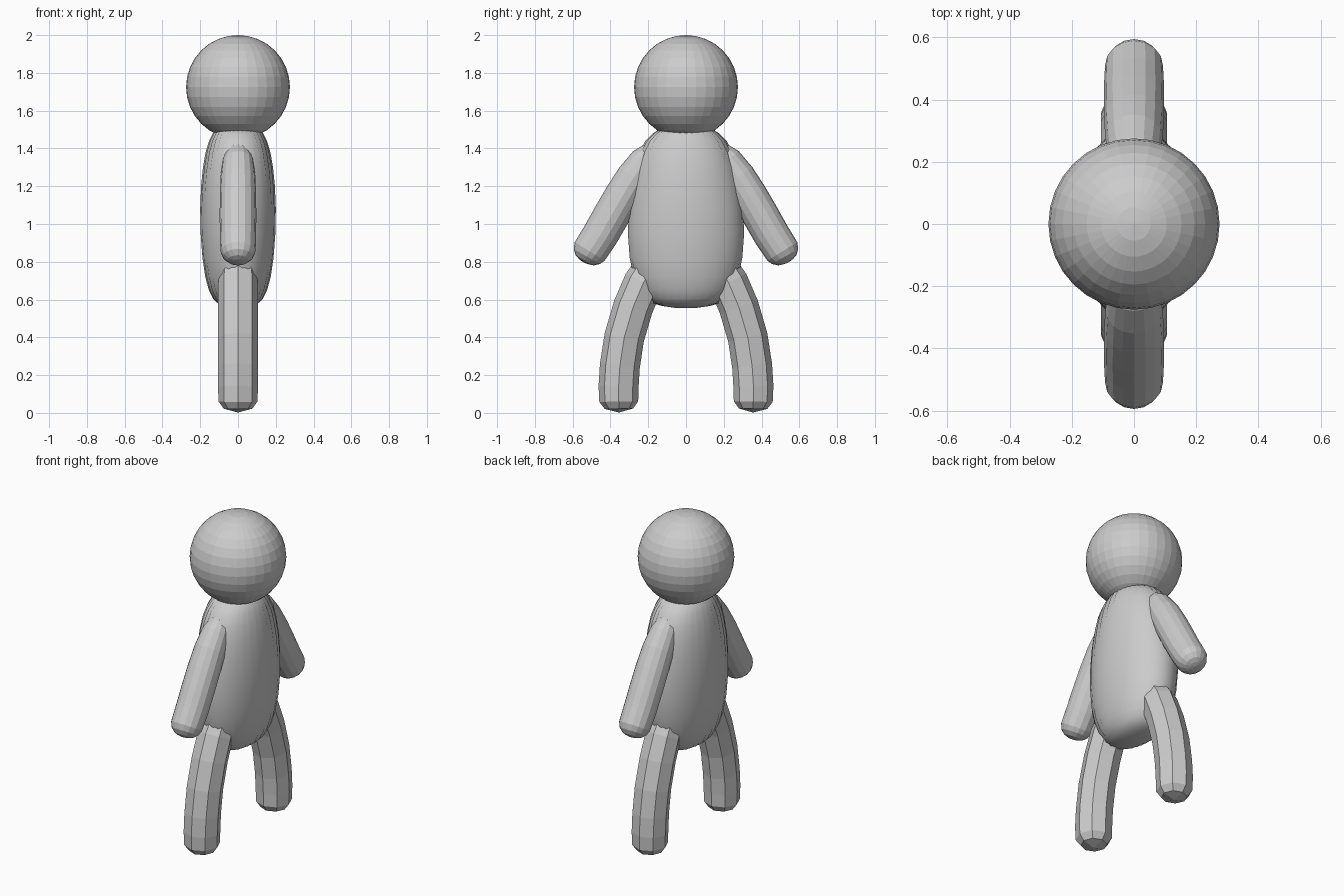
import bpy, bmesh, math
from mathutils import Vector

if "Cube" in bpy.data.objects:
    bpy.data.objects.remove(bpy.data.objects["Cube"])

grey = bpy.data.materials.new("plain grey")
grey.diffuse_color = (0.6, 0.6, 0.6, 1)
grey.use_nodes = True
grey.node_tree.nodes["Principled BSDF"].inputs["Base Color"].default_value = grey.diffuse_color


def finish(bm, name):
    bmesh.ops.recalc_face_normals(bm, faces=bm.faces)
    mesh = bpy.data.meshes.new(name)
    bm.to_mesh(mesh)
    bm.free()
    mesh.materials.append(grey)
    obj = bpy.data.objects.new(name, mesh)
    bpy.context.collection.objects.link(obj)
    return obj


def bridge(bm, a, b):
    n = len(a)
    for i in range(n):
        bm.faces.new((a[i], a[(i + 1) % n], b[(i + 1) % n], b[i]))


def limb(name, path, sides, side):
    """Bent tube in the y-z plane; path rows are (y, z, radius), last row is the tip."""
    bm = bmesh.new()
    pts = [Vector((0, side * y, z)) for y, z, r in path]
    rings = []
    for i, p in enumerate(pts[:-1]):
        axis = (pts[i + 1] - pts[max(i - 1, 0)]).normalized()
        across = axis.cross(Vector((1, 0, 0)))
        ring = []
        for k in range(sides):
            a = math.tau * k / sides
            ring.append(bm.verts.new(p + path[i][2] * (
                math.cos(a) * Vector((1, 0, 0)) + math.sin(a) * across)))
        rings.append(ring)
    for a, b in zip(rings, rings[1:]):
        bridge(bm, a, b)
    bm.faces.new(rings[0])
    # tip made of quads meeting at one point
    tip, last = bm.verts.new(pts[-1]), rings[-1]
    for k in range(0, sides, 2):
        bm.faces.new((last[k], last[k + 1], last[(k + 2) % sides], tip))
    return finish(bm, name)


# head
bm = bmesh.new()
bmesh.ops.create_uvsphere(bm, u_segments=32, v_segments=16, radius=0.275)
bmesh.ops.translate(bm, verts=bm.verts, vec=(0, 0, 1.725))
finish(bm, "head")

# torso: oval rings (z, half width x, half width y, pleat depth)
profile = [(0.555, 0.03, 0.05, 0), (0.565, 0.075, 0.12, 0.01), (0.58, 0.105, 0.175, 0.02),
           (0.605, 0.13, 0.21, 0.025), (0.65, 0.152, 0.245, 0.02), (0.72, 0.172, 0.275, 0.012),
           (0.82, 0.188, 0.298, 0.005), (0.95, 0.198, 0.308, 0.004), (1.08, 0.2, 0.302, 0.006),
           (1.2, 0.194, 0.288, 0.012), (1.3, 0.183, 0.268, 0.018), (1.38, 0.168, 0.243, 0.025),
           (1.44, 0.15, 0.21, 0.028), (1.48, 0.13, 0.172, 0.025), (1.5, 0.11, 0.14, 0.02)]
SEG = 64
bm = bmesh.new()
rings = []
for z, rx, ry, pleat in profile:
    ring = []
    for k in range(SEG):
        a = math.tau * k / SEG
        f = 1 + pleat * (1 if k % 2 else -1)
        ring.append(bm.verts.new((rx * f * math.cos(a), ry * f * math.sin(a), z)))
    rings.append(ring)
for a, b in zip(rings, rings[1:]):
    bridge(bm, a, b)
bm.faces.new(rings[0])
bm.faces.new(rings[-1])
torso = finish(bm, "torso")
torso.data.shade_smooth()

# arms and legs, mirrored to both sides
arm = [(0.17, 1.385, 0.06), (0.215, 1.335, 0.082), (0.275, 1.25, 0.092), (0.335, 1.15, 0.096),
       (0.395, 1.045, 0.097), (0.455, 0.94, 0.096), (0.51, 0.855, 0.093), (0.525, 0.828, 0.08),
       (0.537, 0.808, 0.055), (0.541, 0.8, 0.028), (0.543, 0.797, 0)]
leg = [(0.15, 0.82, 0.09), (0.225, 0.69, 0.105), (0.28, 0.56, 0.106), (0.327, 0.4, 0.106),
       (0.35, 0.25, 0.106), (0.357, 0.14, 0.106), (0.356, 0.06, 0.103), (0.355, 0.022, 0.075),
       (0.355, 0.002, 0)]
for side, word in ((1, "right"), (-1, "left")):
    limb(word + "_arm", arm, 16, side)
    limb(word + "_leg", leg, 8, side)
